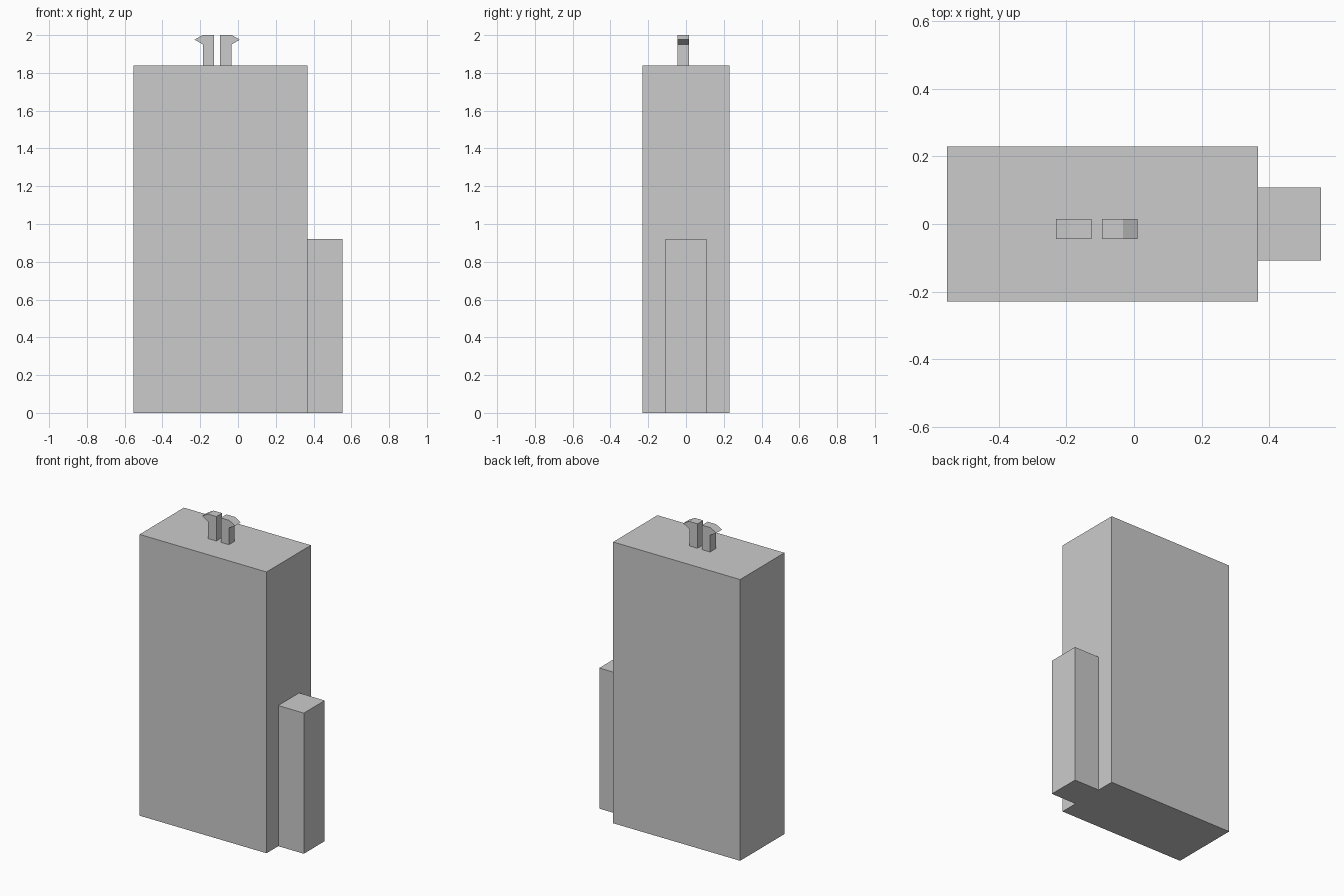
import bpy
import bmesh

if "Cube" in bpy.data.objects:
    bpy.data.objects.remove(bpy.data.objects["Cube"], do_unlink=True)

grey = bpy.data.materials.new("plain_grey")
grey.use_nodes = True
colour = (0.6, 0.6, 0.6, 1)
grey.diffuse_color = colour
grey.node_tree.nodes["Principled BSDF"].inputs["Base Color"].default_value = colour


def extrude_profile(name, profile, y_front, y_back):
    """Solid made by extruding an x-z outline along y."""
    bm = bmesh.new()
    face = bm.faces.new([bm.verts.new((x, y_front, z)) for x, z in profile])
    result = bmesh.ops.extrude_face_region(bm, geom=[face])
    verts = [g for g in result["geom"] if isinstance(g, bmesh.types.BMVert)]
    bmesh.ops.translate(bm, verts=verts, vec=(0, y_back - y_front, 0))
    bmesh.ops.recalc_face_normals(bm, faces=bm.faces)
    mesh = bpy.data.meshes.new(name)
    bm.to_mesh(mesh)
    bm.free()
    mesh.materials.append(grey)
    obj = bpy.data.objects.new(name, mesh)
    bpy.context.collection.objects.link(obj)
    return obj


def block(name, x0, x1, depth, height):
    outline = [(x0, 0), (x1, 0), (x1, height), (x0, height)]
    return extrude_profile(name, outline, -depth / 2, depth / 2)


# Main body and the lower block on its left side
block("main_body", -0.552, 0.367, 0.458, 1.84)
block("side_block", 0.367, 0.552, 0.216, 0.92)

# Pair of mirrored snap hooks on top, barbs pointing outwards
hook_centre = -0.11
hook = [(0.016, 1.84), (0.075, 1.84), (0.075, 1.95),
        (0.12, 1.976), (0.077, 2.0), (0.016, 2.0)]
for name, side in (("left_hook", 1), ("right_hook", -1)):
    outline = [(hook_centre + side * x, z) for x, z in hook]
    extrude_profile(name, outline, -0.044, 0.015)
